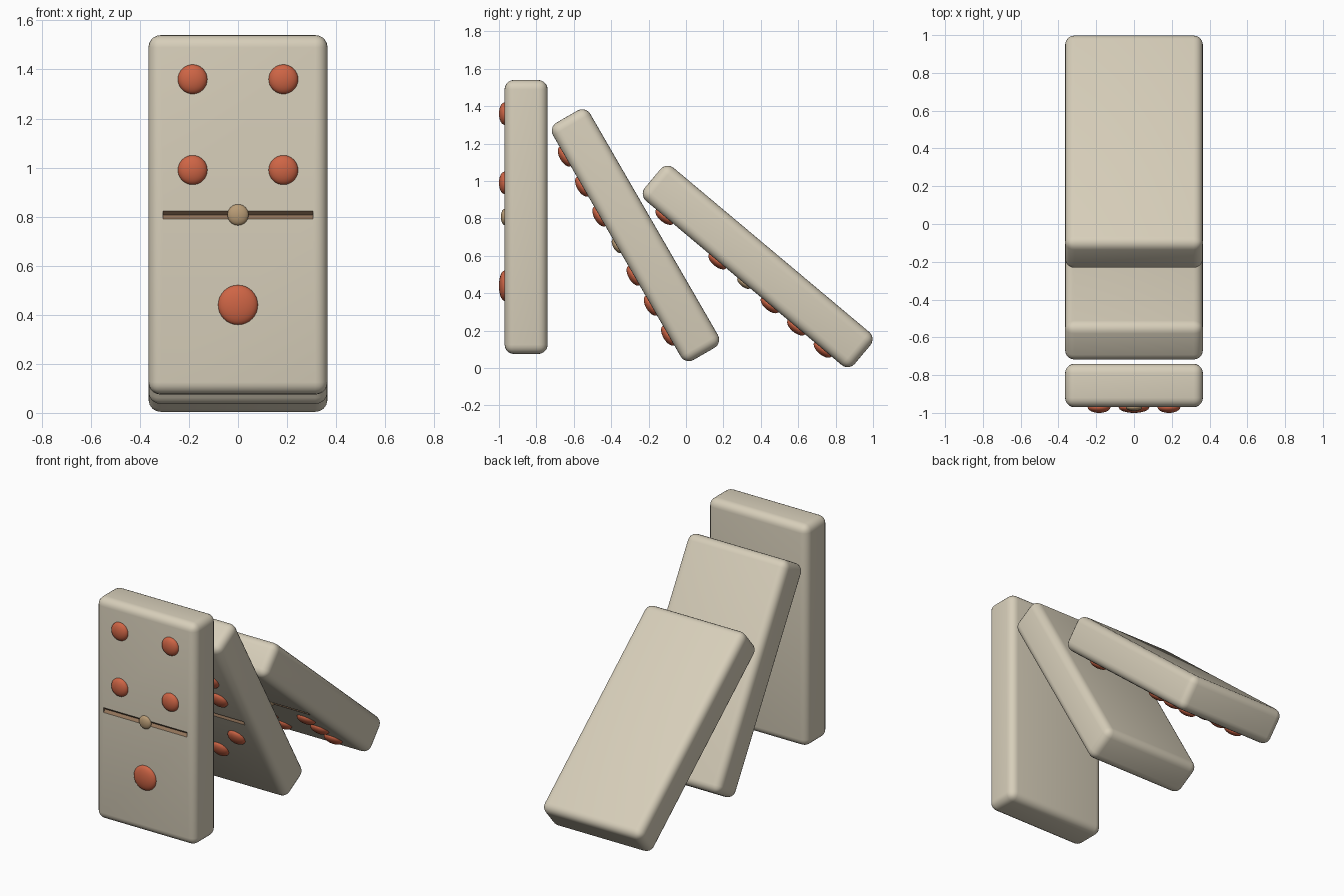
import bpy
from math import radians
from mathutils import Matrix

if "Cube" in bpy.data.objects:
    bpy.data.objects.remove(bpy.data.objects["Cube"])

W, T, H = 0.73, 0.23, 1.465   # tile width, thickness, height
PX = 0.185                    # pip grid spacing


def material(name, rgb):
    m = bpy.data.materials.new(name)
    m.diffuse_color = (*rgb, 1)
    m.use_nodes = True
    m.node_tree.nodes["Principled BSDF"].inputs["Base Color"].default_value = m.diffuse_color
    return m


IVORY = material("ivory", (0.68, 0.62, 0.49))
RED = material("red", (0.62, 0.13, 0.06))
BRASS = material("brass", (0.48, 0.33, 0.18))
BROWN = material("brown", (0.28, 0.17, 0.10))

# pip layouts as (column, row) on a 3 x 3 grid
PIPS = {
    1: [(0, 0)],
    2: [(1, 1), (-1, -1)],
    3: [(1, 1), (0, 0), (-1, -1)],
    4: [(c, r) for c in (-1, 1) for r in (-1, 1)],
    6: [(c, r) for c in (-1, 1) for r in (-1, 0, 1)],
}


def block(name, size, mat):
    bpy.ops.mesh.primitive_cube_add(size=1)
    ob = bpy.context.object
    ob.name = name
    ob.data.transform(Matrix.Diagonal((*size, 1)))
    ob.data.materials.append(mat)
    return ob


def dome(name, x, z, radius, depth, mat, place):
    # flattened ball half sunk into the tile's front face
    bpy.ops.mesh.primitive_uv_sphere_add(segments=32, ring_count=16, radius=1)
    ob = bpy.context.object
    ob.name = name
    ob.data.transform(Matrix.Diagonal((radius, radius, depth, 1)))
    ob.data.transform(Matrix.Rotation(radians(90), 4, 'X'))
    ob.data.materials.append(mat)
    bpy.ops.object.shade_smooth()
    ob.matrix_world = place @ Matrix.Translation((x, -T / 2, z))


def domino(name, y, z, lean, top, bottom):
    place = Matrix.Translation((0, y, z)) @ Matrix.Rotation(radians(lean), 4, 'X')

    # V-shaped groove cutter
    cutter = block("groove_cutter", (0.61, 0.023, 0.023), BROWN)
    cutter.data.transform(Matrix.Rotation(radians(45), 4, 'X'))
    cutter.location.y = -T / 2
    cutter.hide_render = True

    # rounded tile body
    body = block(name + "_body", (W, T, H), IVORY)
    bev = body.modifiers.new("rounding", 'BEVEL')
    bev.width, bev.segments = 0.05, 5
    cut = body.modifiers.new("groove", 'BOOLEAN')
    cut.operation, cut.object, cut.solver = 'DIFFERENCE', cutter, 'EXACT'
    cut.material_mode = 'TRANSFER'
    for mod in ("rounding", "groove"):
        bpy.ops.object.modifier_apply(modifier=mod)
    bpy.ops.object.shade_smooth_by_angle(angle=radians(30))
    body.matrix_world = place
    bpy.data.objects.remove(cutter)

    # centre pin and pips
    dome(name + "_pin", 0, 0, 0.043, 0.02, BRASS, place)
    for number, mid in ((top, 0.3675), (bottom, -0.3675)):
        radius = 0.081 if number == 1 else 0.06
        for c, r in PIPS[number]:
            dome(name + "_pip", c * PX, mid + r * PX, radius, 0.03, RED, place)


domino("standing_domino", -0.855, 0.8075, 0, 4, 1)
domino("leaning_domino", -0.27, 0.71, 30, 6, 3)
domino("falling_domino", 0.383, 0.543, 50, 2, 6)
